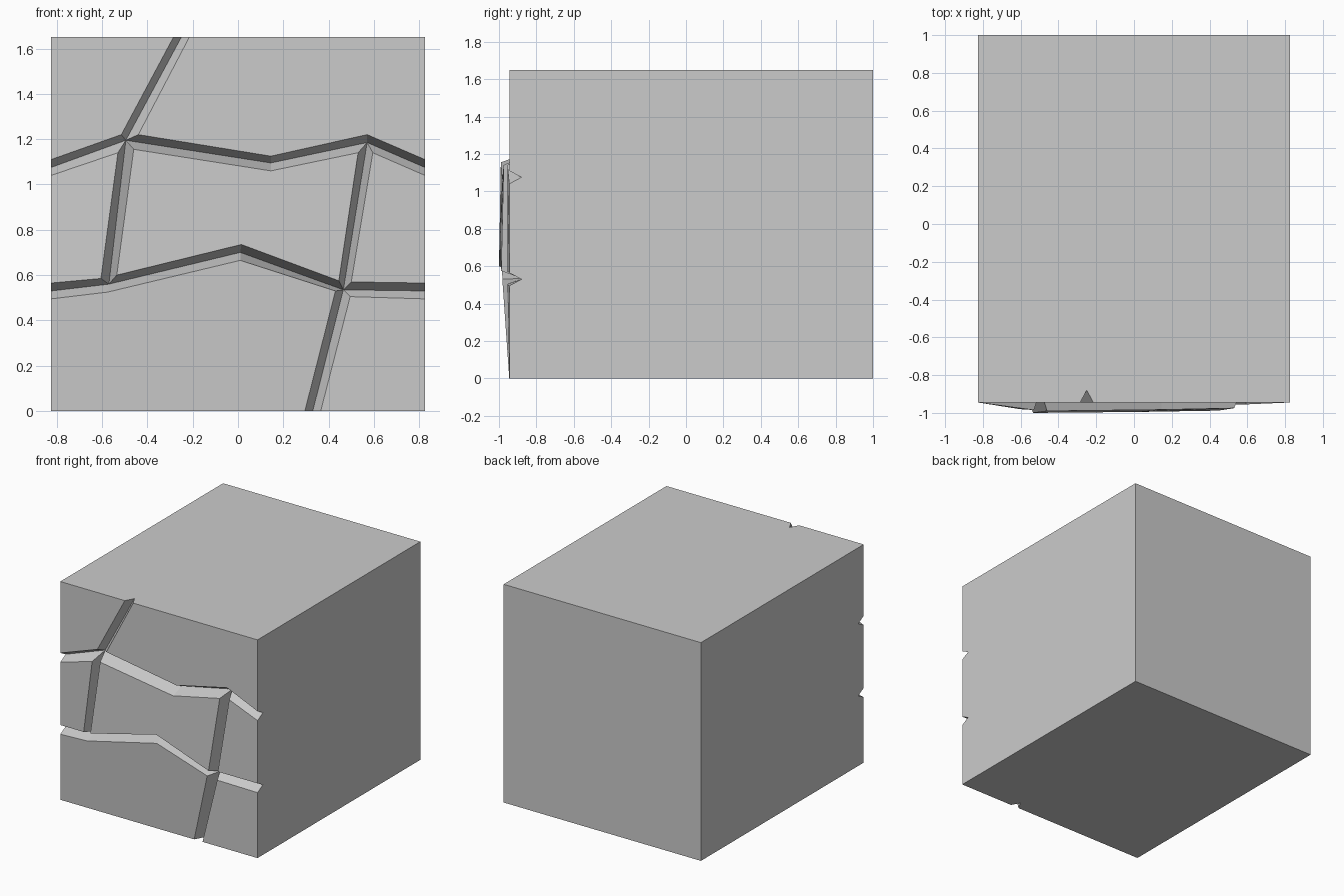
import bpy, bmesh

cube = bpy.data.objects.get("Cube")
if cube:
    bpy.data.objects.remove(cube, do_unlink=True)

W, H = 0.825, 1.65               # half width, height
FACE, VALLEY, BACK = -0.945, -0.88, 1.0

# Valley nodes of the cracks, as x and z
nodes = dict(
    a=(-W, 1.075), b=(-.495, 1.195), c=(.145, 1.095), d=(.57, 1.185),
    e=(W, 1.075), f=(-.25, H), g=(-W, .53), h=(-.57, .56),
    i=(.01, .70), j=(.465, .535), k=(W, .53), l=(.33, 0))

# Stone outlines: valley node ("" for a block corner), x, z, bulge
stones = [
    [("", -W, H, 0), ("a", -W, 1.11, 0), ("b", -.515, 1.22, 0), ("f", -.285, H, 0)],
    [("f", -.215, H, 0), ("b", -.44, 1.22, 0), ("c", .145, 1.125, 0),
     ("d", .57, 1.22, 0), ("e", W, 1.11, 0), ("", W, H, 0)],
    [("a", -W, 1.04, 0), ("g", -W, .565, 0), ("h", -.605, .585, .035),
     ("b", -.53, 1.14, .04)],
    [("b", -.46, 1.155, .045), ("h", -.535, .60, .055), ("i", .015, .735, .05),
     ("j", .445, .575, .043), ("d", .53, 1.14, .03), ("c", .145, 1.06, .038)],
    [("d", .595, 1.14, .01), ("j", .50, .57, .01), ("k", W, .565, 0), ("e", W, 1.04, 0)],
    [("", -W, 0, 0), ("l", .295, 0, 0), ("j", .43, .53, .037), ("i", .01, .665, .04),
     ("h", -.575, .525, .035), ("g", -W, .495, 0)],
    [("l", .365, 0, 0), ("", W, 0, 0), ("k", W, .495, 0), ("j", .495, .505, .01)],
]

bm = bmesh.new()
valley = {n: bm.verts.new((x, VALLEY, z)) for n, (x, z) in nodes.items()}

# Stone faces and the sloped crack walls around them
for stone in stones:
    rim = [bm.verts.new((x, FACE - bulge, z)) for _, x, z, bulge in stone]
    bm.faces.new(rim)
    for n, (name, *_) in enumerate(stone):
        m = (n + 1) % len(stone)
        other = stone[m][0]
        if name and other and name + other not in ("ag", "ke"):
            bm.faces.new((rim[m], rim[n], valley[name], valley[other]))

# Notched side, top and bottom walls
front = list(bm.verts)
back = {(x, z): bm.verts.new((x, BACK, z)) for x in (-W, W) for z in (0, H)}


def wall(axis, value, ends):
    run = [v for v in front if abs(v.co[axis] - value) < 1e-5]
    run.sort(key=lambda v: v.co[2 - axis])
    bm.faces.new(run + [back[ends[1]], back[ends[0]]])


for side in (-W, W):
    wall(0, side, ((side, 0), (side, H)))
for level in (0, H):
    wall(2, level, ((-W, level), (W, level)))
bm.faces.new([back[p] for p in ((-W, 0), (W, 0), (W, H), (-W, H))])

bmesh.ops.recalc_face_normals(bm, faces=bm.faces)
mesh = bpy.data.meshes.new("cracked_stone_block")
bm.to_mesh(mesh)
bm.free()

grey = bpy.data.materials.new("stone_grey")
grey.use_nodes = True
colour = (0.6, 0.6, 0.6, 1)
grey.diffuse_color = colour
grey.node_tree.nodes["Principled BSDF"].inputs["Base Color"].default_value = colour
mesh.materials.append(grey)

block = bpy.data.objects.new("cracked_stone_block", mesh)
bpy.context.collection.objects.link(block)
